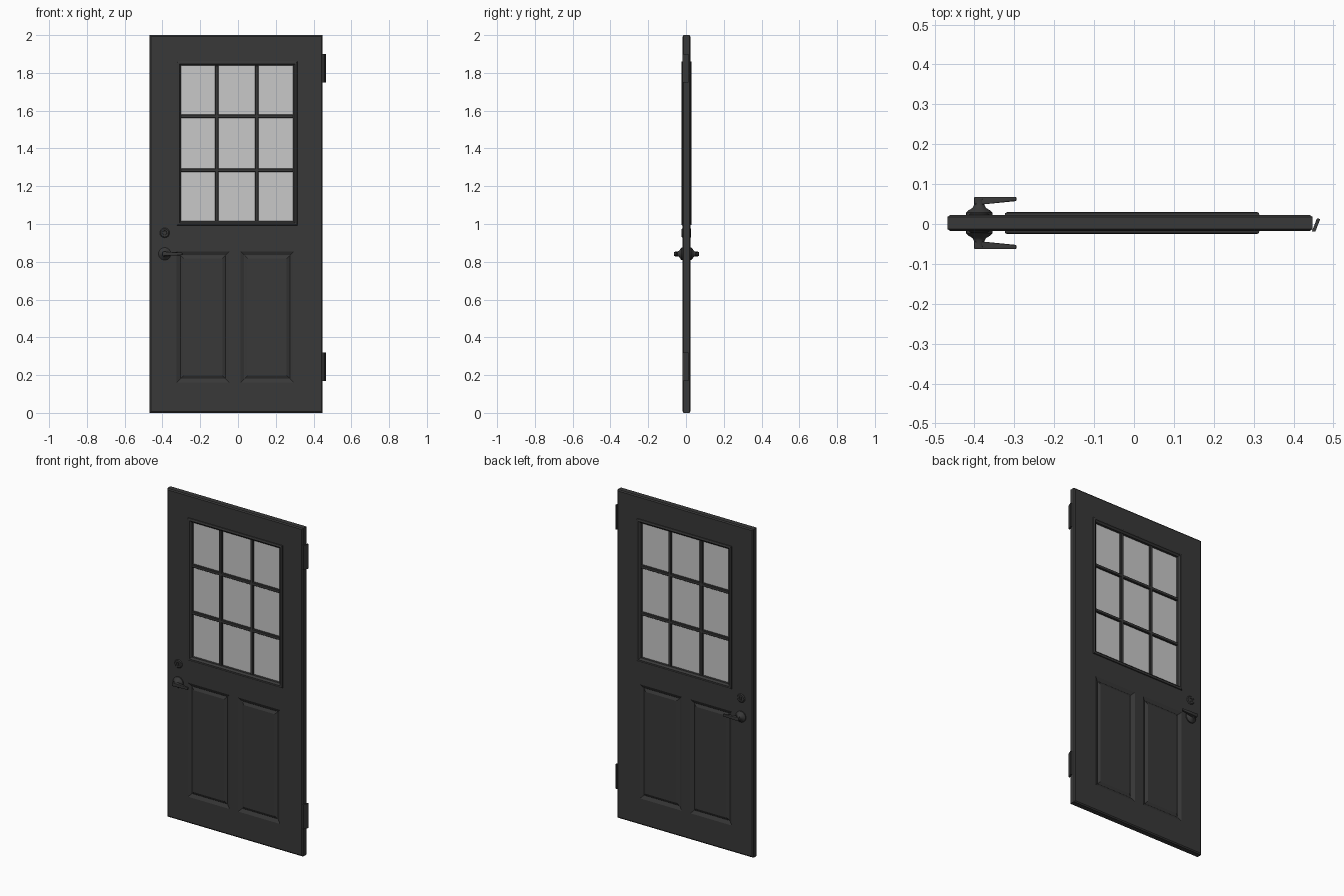
import bpy, bmesh, math
from mathutils import Matrix

cube = bpy.data.objects.get("Cube")
if cube:
    bpy.data.objects.remove(cube)

YC = 0.0025      # middle plane of the door
HALF = 0.02      # half thickness of the slab


def material(name, value):
    m = bpy.data.materials.new(name)
    m.use_nodes = True
    col = (value, value, value, 1)
    m.diffuse_color = col
    m.node_tree.nodes["Principled BSDF"].inputs["Base Color"].default_value = col
    return m


PAINT = material("charcoal paint", 0.04)
GLASS = material("pale glass", 0.58)


def finish(name, bm, mat=PAINT, smooth=False):
    bmesh.ops.recalc_face_normals(bm, faces=bm.faces)
    me = bpy.data.meshes.new(name)
    bm.to_mesh(me)
    bm.free()
    me.materials.append(mat)
    ob = bpy.data.objects.new(name, me)
    ob.location.y = YC
    bpy.context.collection.objects.link(ob)
    if smooth:
        bpy.ops.object.select_all(action="DESELECT")
        ob.select_set(True)
        bpy.context.view_layer.objects.active = ob
        bpy.ops.object.shade_smooth_by_angle(angle=math.radians(35))
    return ob


def skin(bm, loops, closed=False):
    """Join successive vertex loops with quads, capping the ends or closing the ring."""
    rings = [[bm.verts.new(p) for p in loop] for loop in loops]
    pairs = list(zip(rings, rings[1:])) + ([(rings[-1], rings[0])] if closed else [])
    for a, b in pairs:
        for i in range(len(a)):
            j = (i + 1) % len(a)
            bm.faces.new((a[i], a[j], b[j], b[i]))
    if not closed:
        bm.faces.new(rings[0])
        bm.faces.new(rings[-1])


def rect_part(name, rect, profile, closed=False, mat=PAINT):
    """Sweep a profile of (inset, y) points round a rectangle in the xz plane."""
    x0, x1, z0, z1 = rect
    bm = bmesh.new()
    skin(bm, [[(x0 + d, y, z0 + d), (x1 - d, y, z0 + d),
               (x1 - d, y, z1 - d), (x0 + d, y, z1 - d)] for d, y in profile], closed)
    return finish(name, bm, mat)


def lathe(name, x, z, profile, side):
    """Turn (radius, y) points about an axis along y."""
    n = 24
    bm = bmesh.new()
    skin(bm, [[(x + r * math.cos(i * math.tau / n), side * y, z + r * math.sin(i * math.tau / n))
               for i in range(n)] for r, y in profile])
    return finish(name, bm, smooth=True)


def cut(target, cutter):
    cutter.hide_render = True
    mod = target.modifiers.new("cut", "BOOLEAN")
    mod.object, mod.operation, mod.solver = cutter, "DIFFERENCE", "EXACT"
    bpy.context.view_layer.update()
    bpy.context.view_layer.objects.active = target
    bpy.ops.object.modifier_apply(modifier=mod.name)
    bpy.data.objects.remove(cutter)


# Slab with chamfered edges
slab = rect_part("door_slab", (-0.468, 0.448, 0, 2),
                 [(0.007, -HALF), (0, -HALF + 0.005), (0, HALF - 0.005), (0.007, HALF)])

# Window opening, moulding, glazing bars and glass
WINDOW = (-0.325, 0.315, 0.992, 1.862)
cut(slab, rect_part("window_cutter", WINDOW, [(0.015, -0.1), (0.015, 0.1)]))
half = [(0.0, 0.017), (0.002, 0.025), (0.007, 0.0275), (0.014, 0.0275), (0.018, 0.022), (0.024, 0.017)]
rect_part("window_moulding", WINDOW, half + [(d, -y) for d, y in reversed(half)], closed=True)
BAR = [(0.003, -0.015), (0, -0.011), (0, 0.011), (0.003, 0.015)]
for i, x in enumerate((-0.112, 0.099)):
    rect_part(f"upright_bar_{i + 1}", (x - 0.01, x + 0.01, 1.01, 1.84), BAR)
for i, z in enumerate((1.284, 1.57)):
    rect_part(f"cross_bar_{i + 1}", (-0.31, 0.3, z - 0.01, z + 0.01), BAR)
rect_part("window_glass", (-0.309, 0.299, 1.01, 1.845), [(0, -0.003), (0, 0.003)], mat=GLASS)

# Lower raised panels, on both faces
for label, x0, x1 in (("right", -0.325, -0.045), ("left", 0.013, 0.295)):
    rect = (x0, x1, 0.16, 0.855)
    for face, s in (("front", -1), ("back", 1)):
        cut(slab, rect_part("panel_cutter", rect,
                            [(-0.02, s * (HALF + 0.01)), (0, s * HALF), (0.02, s * (HALF - 0.01))]))
        rect_part(f"{face}_{label}_panel", rect,
                  [(0.021, s * (HALF - 0.013)), (0.021, s * (HALF - 0.01)),
                   (0.037, s * (HALF - 0.002))])

# Lever handles and lock discs, on both faces
LX, LZ = -0.388, 0.842
for face, s in (("front", -1), ("back", 1)):
    lathe(f"{face}_handle_rose", LX, LZ,
          [(0.033, 0.015), (0.033, 0.026), (0.028, 0.031), (0.017, 0.038), (0.013, 0.045), (0.013, 0.06)], s)
    lathe(f"{face}_lock_disc", LX, 0.953,
          [(0.026, 0.015), (0.026, 0.021), (0.021, 0.025), (0.012, 0.025), (0.011, 0.022)], s)
    rect_part(f"{face}_lock_key_slot", (LX - 0.003, LX + 0.003, 0.945, 0.961),
              [(0, s * 0.02), (0, s * 0.025)])
    bm = bmesh.new()
    skin(bm, [[(x, s * y, LZ + sign * h) for x, y, h in
               ((-0.401, 0.047, 0.011), (-0.375, 0.047, 0.011), (-0.295, 0.055, 0.007),
                (-0.295, 0.0655, 0.007), (-0.401, 0.0655, 0.011))] for sign in (-1, 1)])
    bmesh.ops.bevel(bm, geom=bm.edges[:], offset=0.002, segments=2, affect="EDGES", profile=0.5)
    finish(f"{face}_lever", bm, smooth=True)

# Slightly opened hinge leaves on the left edge
for label, z0 in (("lower", 0.17), ("upper", 1.75)):
    bm = bmesh.new()
    skin(bm, [[(0.446, -0.021, z), (0.455, -0.021, z), (0.467, 0.01, z), (0.459, 0.012, z)]
              for z in (z0, z0 + 0.15)])
    finish(f"{label}_hinge", bm)
